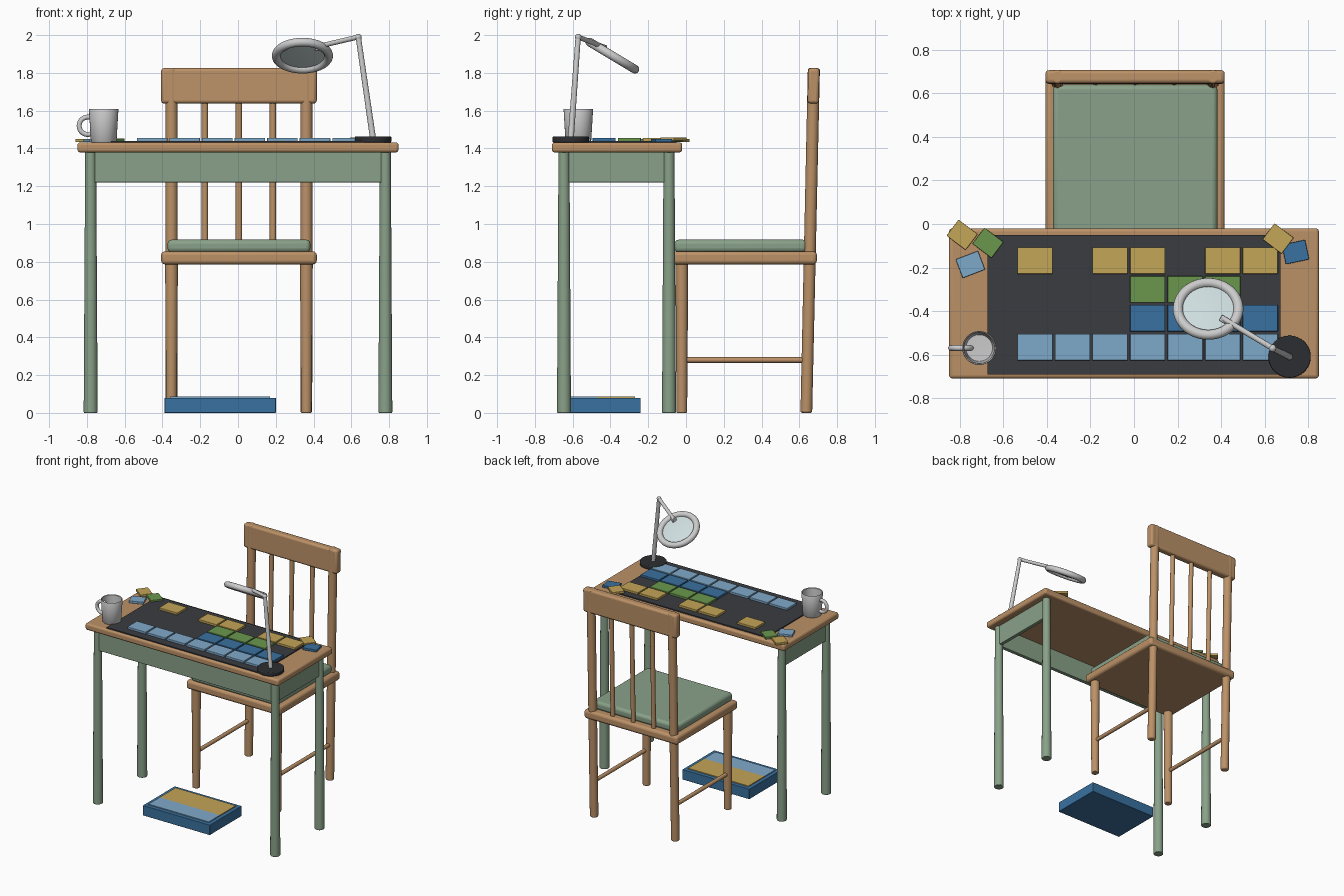
import bpy, bmesh, math
from mathutils import Vector, Matrix

if "Cube" in bpy.data.objects:
    bpy.data.objects.remove(bpy.data.objects["Cube"])


def material(name, r, g, b):
    m = bpy.data.materials.new(name)
    m.diffuse_color = [(c / 255) ** 2.2 for c in (r, g, b)] + [1]
    m.use_nodes = True
    m.node_tree.nodes["Principled BSDF"].inputs["Base Color"].default_value = m.diffuse_color
    return m


WOOD = material("wood", 186, 144, 103)
SAGE = material("sage", 136, 160, 136)
DARK = material("charcoal", 60, 62, 66)
BLACK = material("black", 48, 49, 52)
BLUE = material("blue", 60, 112, 158)
SKY = material("sky", 126, 168, 200)
GOLD = material("gold", 194, 164, 88)
LEAF = material("leaf", 106, 150, 78)
GLASS = material("glass", 205, 220, 222)


def finish(name, bm, mat=None, bevel=0, smooth=True):
    bmesh.ops.recalc_face_normals(bm, faces=bm.faces)
    me = bpy.data.meshes.new(name)
    bm.to_mesh(me)
    bm.free()
    ob = bpy.data.objects.new(name, me)
    bpy.context.collection.objects.link(ob)
    if mat:
        me.materials.append(mat)
    if bevel:
        mod = ob.modifiers.new("bevel", "BEVEL")
        mod.width, mod.segments, mod.limit_method = bevel, 3, "ANGLE"
    if smooth:
        bpy.ops.object.select_all(action="DESELECT")
        ob.select_set(True)
        bpy.context.view_layer.objects.active = ob
        bpy.ops.object.shade_smooth_by_angle(angle=math.radians(40))
    return ob


def box(name, lo, hi, mat, bevel=0, rot=None):
    lo, hi = Vector(lo), Vector(hi)
    bm = bmesh.new()
    bmesh.ops.create_cube(bm, size=1)
    for v in bm.verts:
        v.co = Vector(a * b for a, b in zip(v.co, hi - lo))
    ob = finish(name, bm, mat, bevel, smooth=bevel > 0)
    ob.location = (lo + hi) / 2
    if rot:
        ob.rotation_euler = rot
    return ob


def rod(name, a, b, r1, r2, mat=None, bevel=0, seg=24):
    a, b = Vector(a), Vector(b)
    bm = bmesh.new()
    bmesh.ops.create_cone(bm, cap_ends=True, segments=seg, radius1=r1, radius2=r2,
                          depth=(b - a).length)
    turn = Vector((0, 0, 1)).rotation_difference(b - a).to_matrix().to_4x4()
    bm.transform(Matrix.Translation((a + b) / 2) @ turn)
    return finish(name, bm, mat, bevel)


def lathe(name, profile, loc, closed=False, rot=(0, 0, 0), mat=None, steps=48):
    bm = bmesh.new()
    vs = [bm.verts.new((x, 0, z)) for x, z in profile]
    es = [bm.edges.new(p) for p in zip(vs, vs[1:] + vs[:1] if closed else vs[1:])]
    bmesh.ops.spin(bm, geom=vs + es, cent=(0, 0, 0), axis=(0, 0, 1),
                   angle=2 * math.pi, steps=steps)
    bmesh.ops.remove_doubles(bm, verts=bm.verts, dist=1e-5)
    ob = finish(name, bm, mat)
    ob.location, ob.rotation_euler = loc, rot
    return ob


def ring(name, major, minor, loc, rot, seg=16):
    prof = [(major + minor * math.cos(2 * math.pi * i / seg),
             minor * math.sin(2 * math.pi * i / seg)) for i in range(seg)]
    return lathe(name, prof, loc, True, rot)


# Table: top, mat, legs, aprons on front and sides
box("table_top", (-0.85, -0.71, 1.379), (0.85, -0.02, 1.432), WOOD, 0.015)
box("table_mat", (-0.673, -0.692, 1.43), (0.673, -0.05, 1.44), DARK)
for sx, side in ((-1, "left"), (1, "right")):
    for y, end in ((-0.646, "front"), (-0.09, "back")):
        rod(f"table_leg_{end}_{side}", (sx * 0.78, y, 0), (sx * 0.78, y, 1.385),
            0.037, 0.029, SAGE, 0.005)
    box(f"table_apron_{side}", (sx * 0.78 - 0.014, -0.63, 1.22),
        (sx * 0.78 + 0.014, -0.105, 1.385), SAGE, 0.003)
box("table_apron_front", (-0.768, -0.665, 1.22), (0.768, -0.635, 1.385), SAGE, 0.003)

# Chair: seat, cushion, legs, leaning back posts, side stretchers
CX = 0.005
box("seat", (CX - 0.412, -0.075, 0.786), (CX + 0.412, 0.693, 0.855), WOOD, 0.02)
box("seat_cushion", (CX - 0.378, -0.06, 0.85), (CX + 0.378, 0.64, 0.917), SAGE, 0.022)
for sx, side in ((-1, "left"), (1, "right")):
    x = CX + sx * 0.357
    rod(f"chair_front_leg_{side}", (x, -0.022, 0), (x, -0.022, 0.8), 0.028, 0.034, WOOD, 0.005)
    rod(f"chair_back_post_{side}", (x, 0.637, 0), (x, 0.677, 1.825), 0.031, 0.032, WOOD, 0.01)
    rod(f"chair_stretcher_{side}", (x, -0.022, 0.28), (x, 0.643, 0.28), 0.015, 0.015, WOOD)
for i in (-1, 0, 1):
    rod(f"chair_spindle_{i + 2}", (CX + i * 0.18, 0.655, 0.84), (CX + i * 0.18, 0.673, 1.66),
        0.017, 0.017, WOOD)
box("chair_headrest", (CX - 0.412, 0.645, 1.638), (CX + 0.412, 0.705, 1.825), WOOD, 0.016,
    (-0.022, 0, 0))

# Puzzle tiles laid in rows on the mat
rows = (("gold", GOLD, -0.168, (0, 2, 3, 5, 6)), ("leaf", LEAF, -0.300, (3, 4, 5)),
        ("blue", BLUE, -0.433, (3, 4, 5, 6)), ("sky", SKY, -0.566, range(7)))
for tag, mat, y, cols in rows:
    for c in cols:
        x = -0.455 + 0.1725 * c
        box(f"tile_{tag}_{c + 1}", (x - 0.081, y - 0.061, 1.438),
            (x + 0.081, y + 0.061, 1.456), mat, 0.003)

# Loose tiles at the table corners
loose = ((-0.79, -0.05, -37, GOLD, 0), (-0.671, -0.087, -37, LEAF, 0.002),
         (-0.752, -0.186, 21, SKY, 0), (0.662, -0.067, -37, GOLD, 0.008),
         (0.742, -0.129, 12, BLUE, 0))
for i, (x, y, a, mat, dz) in enumerate(loose):
    box(f"loose_tile_{i + 1}", (x - 0.055, y - 0.046, 1.433 + dz),
        (x + 0.055, y + 0.046, 1.451 + dz), mat, 0.003, (0, 0, math.radians(a)))

# Mug with a ring handle
lathe("mug", [(0, 0), (0.064, 0), (0.068, 0.005), (0.078, 0.174), (0.076, 0.178),
              (0.071, 0.174), (0.061, 0.014), (0, 0.012)], (-0.711, -0.57, 1.432))
ring("mug_handle", 0.046, 0.013, (-0.795, -0.57, 1.52), (math.pi / 2, 0, 0))

# Magnifier lamp
rod("lamp_base", (0.715, -0.61, 1.432), (0.715, -0.61, 1.463), 0.097, 0.097, BLACK, 0.006, 48)
elbow, tip = (0.637, -0.571, 1.99), (0.41, -0.435, 1.937)
rod("lamp_lower_arm", (0.715, -0.61, 1.45), elbow, 0.016, 0.014)
rod("lamp_upper_arm", elbow, tip, 0.013, 0.013)
bm = bmesh.new()
bmesh.ops.create_uvsphere(bm, u_segments=20, v_segments=12, radius=0.017)
finish("lamp_elbow", bm).location = elbow
box("lamp_bracket", (0.395, -0.455, 1.917), (0.435, -0.425, 1.947), None, 0.005,
    (0, 0, math.radians(-31)))
HEAD, TILT = (0.341, -0.39, 1.891), (math.radians(-31), 0, 0)
ring("lamp_head_ring", 0.139, 0.023, HEAD, TILT)
lathe("lamp_lens", [(0, -0.012), (0.08, -0.009), (0.125, -0.002), (0.125, 0.002),
                    (0.08, 0.009), (0, 0.012)], HEAD, False, TILT, GLASS)

# Puzzle box on the floor with a two-colour lid picture
box("puzzle_box", (-0.389, -0.64, 0), (0.2, -0.24, 0.08), BLUE, 0.003)
box("box_picture_gold", (-0.36, -0.47, 0.075), (0.17, -0.27, 0.087), GOLD)
box("box_picture_sky", (-0.36, -0.61, 0.075), (0.17, -0.47, 0.087), SKY)
